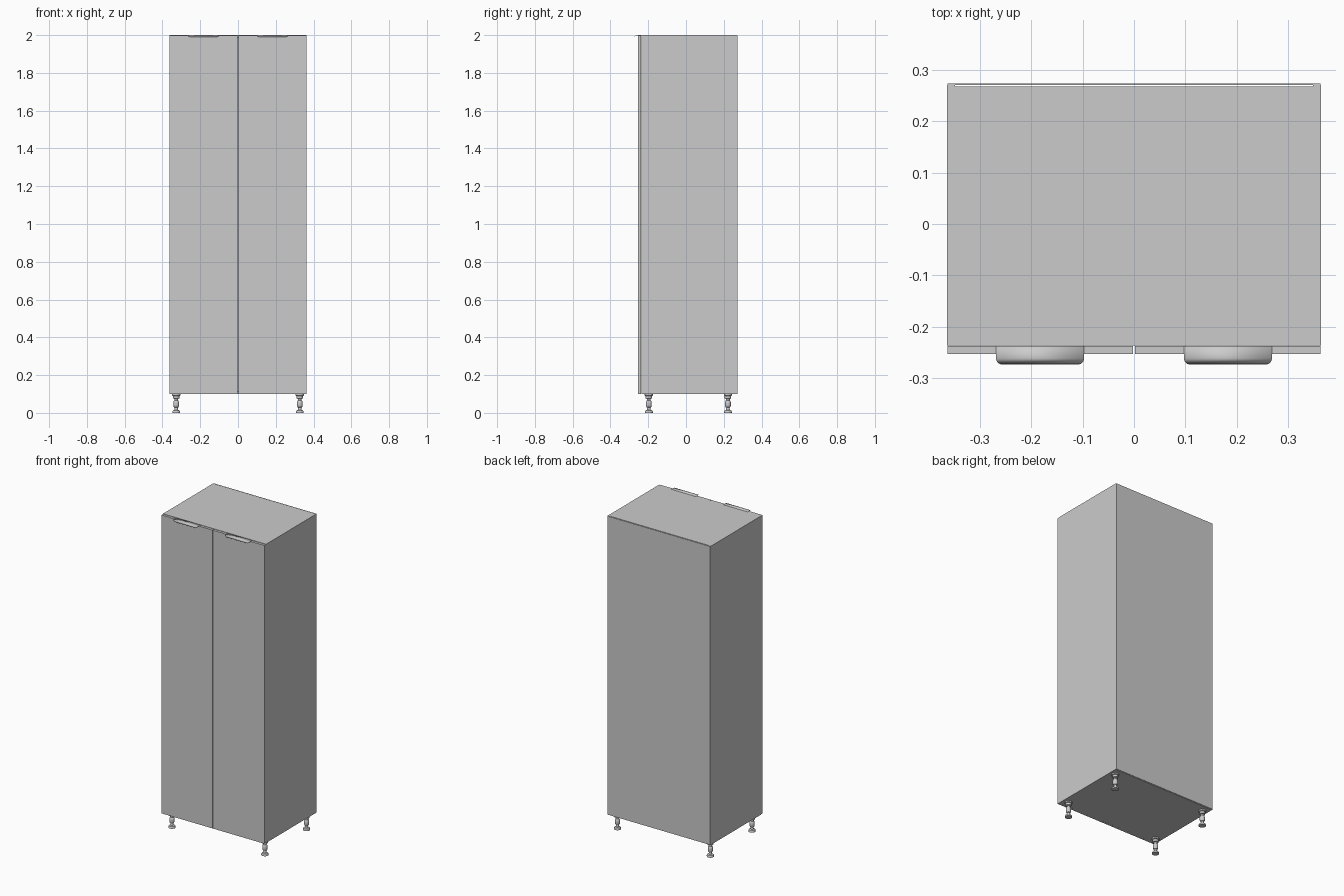
import bpy, bmesh, math

if "Cube" in bpy.data.objects:
    bpy.data.objects.remove(bpy.data.objects["Cube"])

W = 0.363            # half width
T = 0.015            # panel thickness
Z0, Z1 = 0.1, 2.0    # carcass bottom and top


def mesh_object(name, bm):
    bmesh.ops.recalc_face_normals(bm, faces=bm.faces)
    me = bpy.data.meshes.new(name)
    bm.to_mesh(me)
    bm.free()
    ob = bpy.data.objects.new(name, me)
    bpy.context.collection.objects.link(ob)
    return ob


def panel(name, x, y, z):
    """Box panel from (min, max) ranges."""
    bm = bmesh.new()
    bmesh.ops.create_cube(bm, size=1)
    for v in bm.verts:
        v.co = [(a + b) / 2 + c * (b - a) for (a, b), c in zip((x, y, z), v.co)]
    return mesh_object(name, bm)


def smooth(ob, angle=35):
    bpy.ops.object.select_all(action='DESELECT')
    ob.select_set(True)
    bpy.context.view_layer.objects.active = ob
    bpy.ops.object.shade_smooth_by_angle(angle=math.radians(angle))


# Carcass: top and bottom sit between the sides, back panel is set just behind
inner = (-W + T, W - T)
panel("top_panel", inner, (-0.236, 0.267), (Z1 - T, Z1))
panel("bottom_panel", inner, (-0.236, 0.267), (Z0, Z0 + T))
panel("back_panel", (-W + 0.001, W - 0.001), (0.2705, 0.2735), (Z0 + 0.001, Z1 - 0.001))


def handle(name, cx):
    """Thin edge pull: flat tab on the door top, curling down at the front."""
    rows = [(-0.237, Z1, 0.0855), (-0.261, Z1, 0.0855)]
    for i in range(1, 8):
        a = math.radians(90 * i / 7)
        c = 1 - math.cos(a)
        rows.append((-0.261 - 0.012 * math.sin(a), Z1 - 0.009 * c, 0.0855 - 0.012 * c))
    bm = bmesh.new()
    pairs = [(bm.verts.new((cx - w, y, z)), bm.verts.new((cx + w, y, z))) for y, z, w in rows]
    for (a, b), (c, d) in zip(pairs, pairs[1:]):
        bm.faces.new((a, c, d, b))
    ob = mesh_object(name, bm)
    if ob.data.polygons[0].normal.z < 0:
        ob.data.flip_normals()
    sol = ob.modifiers.new("sheet", 'SOLIDIFY')
    sol.thickness = 0.0015
    sol.offset = -1
    smooth(ob)


def foot(name, cx, cy):
    """Adjustable foot, lathed from a (radius, height) profile."""
    profile = [(0, 0), (0.021, 0), (0.021, 0.006), (0.018, 0.012), (0.010, 0.016),
               (0.008, 0.028), (0.012, 0.030), (0.015, 0.036), (0.015, 0.058),
               (0.012, 0.064), (0.010, 0.066), (0.010, 0.074), (0.017, 0.076),
               (0.017, 0.090), (0.022, 0.092), (0.022, Z0), (0, Z0)]
    bm = bmesh.new()
    vs = [bm.verts.new((cx + r, cy, z)) for r, z in profile]
    edges = [bm.edges.new(p) for p in zip(vs, vs[1:])]
    bmesh.ops.spin(bm, geom=vs + edges, cent=(cx, cy, 0), axis=(0, 0, 1),
                   angle=2 * math.pi, steps=24)
    bmesh.ops.remove_doubles(bm, verts=bm.verts, dist=1e-5)
    smooth(mesh_object(name, bm))


# Mirrored parts: side panels, doors, handles and feet
for s, side in ((-1, "left"), (1, "right")):
    panel(side + "_side_panel", sorted((s * (W - T), s * W)), (-0.236, 0.270), (Z0, Z1))
    panel(side + "_door", sorted((s * 0.002, s * (W - 0.001))), (-0.253, -0.2375),
          (Z0 + 0.001, Z1 - 0.0016))
    handle(side + "_handle", s * 0.1825)
    for y, end in ((-0.197, "front"), (0.222, "back")):
        foot(f"{end}_{side}_foot", s * 0.327, y)
